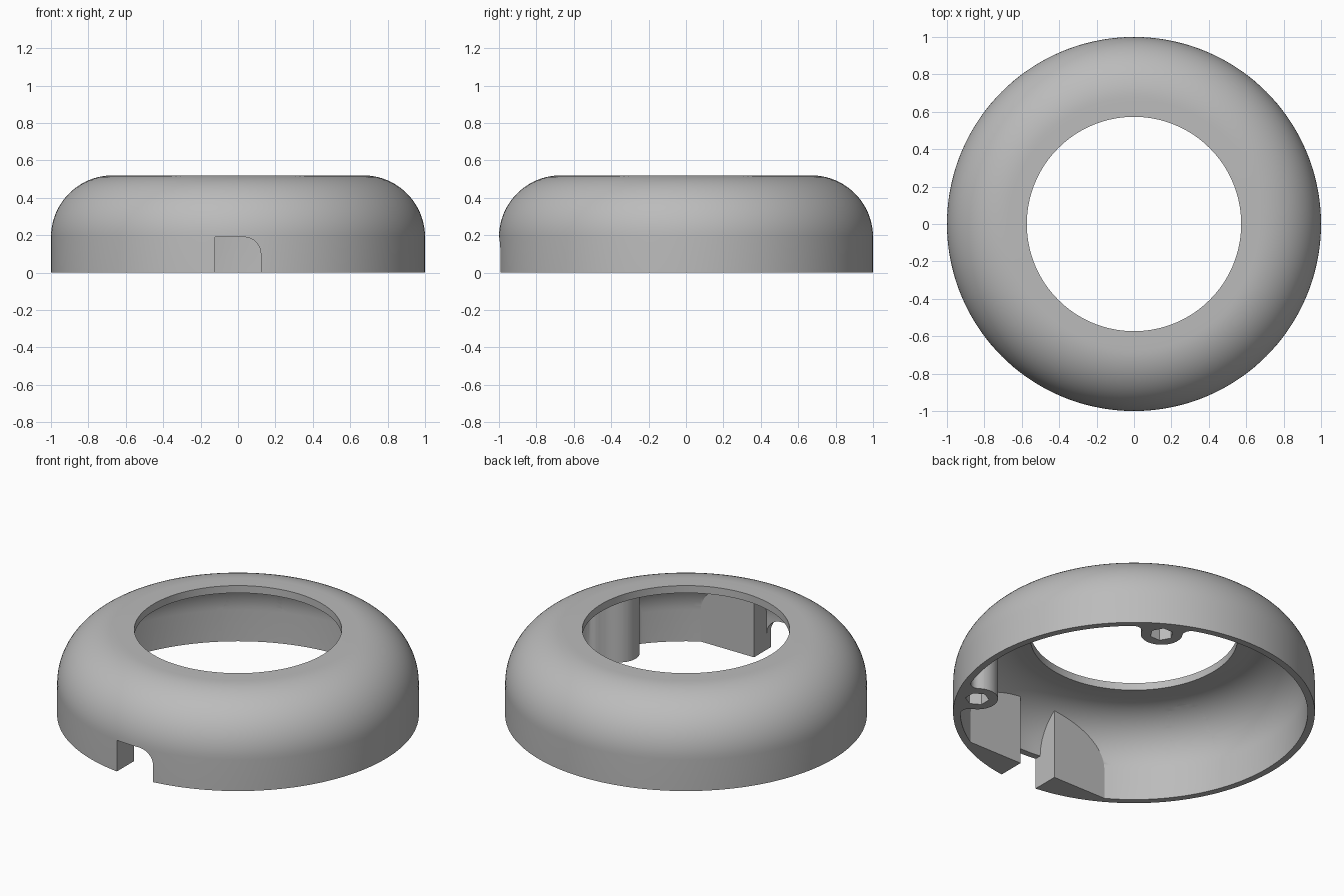
import bpy, bmesh
from math import cos, sin, pi, radians, sqrt, atan2
from mathutils import Matrix

cube = bpy.data.objects.get("Cube")
if cube:
    bpy.data.objects.remove(cube, do_unlink=True)

grey = bpy.data.materials.new("plain grey")
grey.use_nodes = True
color = (0.5, 0.5, 0.5, 1)
grey.diffuse_color = color
grey.node_tree.nodes["Principled BSDF"].inputs["Base Color"].default_value = color

WALL, HOLE, HEIGHT, BEND = 0.96, 0.573, 0.52, 0.19   # inner wall, opening, top, arc start
SLOT, CHORD = 0.122, -0.83                           # slot half width, flat inner face


def arc(cx, cy, r, a0, a1, n):
    return [(cx + r * cos(a0 + (a1 - a0) * i / n), cy + r * sin(a0 + (a1 - a0) * i / n))
            for i in range(n + 1)]


def finish(bm, name):
    bmesh.ops.recalc_face_normals(bm, faces=bm.faces)
    mesh = bpy.data.meshes.new(name)
    bm.to_mesh(mesh)
    bm.free()
    ob = bpy.data.objects.new(name, mesh)
    ob.data.materials.append(grey)
    bpy.context.collection.objects.link(ob)
    return ob


def lathe(name, profile, steps=144):
    bm = bmesh.new()
    verts = [bm.verts.new((r, 0, z)) for r, z in profile]
    edges = [bm.edges.new(p) for p in zip(verts, verts[1:])]
    bmesh.ops.spin(bm, geom=verts + edges, cent=(0, 0, 0), axis=(0, 0, 1),
                   angle=2 * pi, steps=steps)
    bmesh.ops.remove_doubles(bm, verts=bm.verts, dist=1e-5)
    return finish(bm, name)


def prism(name, points, z0, z1, matrix=Matrix()):
    bm = bmesh.new()
    face = bm.faces.new([bm.verts.new((x, y, z0)) for x, y in points])
    new = bmesh.ops.extrude_face_region(bm, geom=[face])["geom"]
    bmesh.ops.translate(bm, vec=(0, 0, z1 - z0),
                        verts=[g for g in new if isinstance(g, bmesh.types.BMVert)])
    bm.transform(matrix)
    return finish(bm, name)


def subtract(target, cutter):
    cutter.hide_render = True
    mod = target.modifiers.new("cut", "BOOLEAN")
    mod.operation, mod.solver, mod.object = "DIFFERENCE", "EXACT", cutter
    bpy.context.view_layer.objects.active = target
    bpy.ops.object.modifier_apply(modifier=mod.name)
    bpy.data.objects.remove(cutter, do_unlink=True)


# Domed outer body and the hollow inside it
body = lathe("ring_cover", [(0, 0), (1, 0)] + arc(0.67, BEND, 0.33, 0, pi / 2, 20) + [(0, HEIGHT)])
cavity = lathe("cavity", [(0, -0.1), (WALL, -0.1)] + arc(0.67, BEND, 0.29, 0, pi / 2, 18)
               + [(HOLE, BEND + 0.285), (HOLE, 0.6), (0, 0.6)])

# Screw boss outline, blended into the wall by fillets
c, b, f = 0.88, 0.115, 0.05
d1, d2 = WALL - f, b + f
fx = (d1 * d1 - d2 * d2 + c * c) / (2 * c)
fy = sqrt(d1 * d1 - fx * fx)
a_boss, a_wall = atan2(fy, fx - c), atan2(fy, fx)
fillet = arc(fx, fy, f, a_wall + 2 * pi, a_boss + pi, 8)
side = [(1.05, fillet[0][1])] + fillet[:-1]
outline = side + arc(c, 0, b, a_boss, 2 * pi - a_boss, 28) + [(x, -y) for x, y in reversed(side)]
turns = [Matrix.Rotation(radians(a), 4, "Z") for a in (60, 120, 210, 330)]
for turn in turns:
    subtract(cavity, prism("boss", outline, -0.2, 0.7, turn))

# Flat-faced blocks either side of the cable slot
for s in (-1, 1):
    block = [(s * SLOT, CHORD), (s * 0.8, CHORD), (s * 0.8, -1.1), (s * SLOT, -1.1)]
    subtract(cavity, prism("slot_block", block, -0.2, 0.7))
subtract(body, cavity)

# Cable notch through the front wall, rounded at one top corner
notch = [(-SLOT, -0.1), (SLOT, -0.1)] + arc(SLOT - 0.09, 0.1, 0.09, 0, pi / 2, 10) + [(-SLOT, 0.19)]
subtract(body, prism("notch", notch, 0.85, 1.1, Matrix.Rotation(pi / 2, 4, "X")))

# Hexagonal sockets in the bosses
for turn in turns:
    subtract(body, prism("hex_socket", arc(c, 0, 0.066, 0, 2 * pi, 6)[:-1], -0.1, 0.2, turn))

bpy.ops.object.select_all(action="DESELECT")
body.select_set(True)
bpy.context.view_layer.objects.active = body
bpy.ops.object.shade_smooth_by_angle(angle=radians(30))
